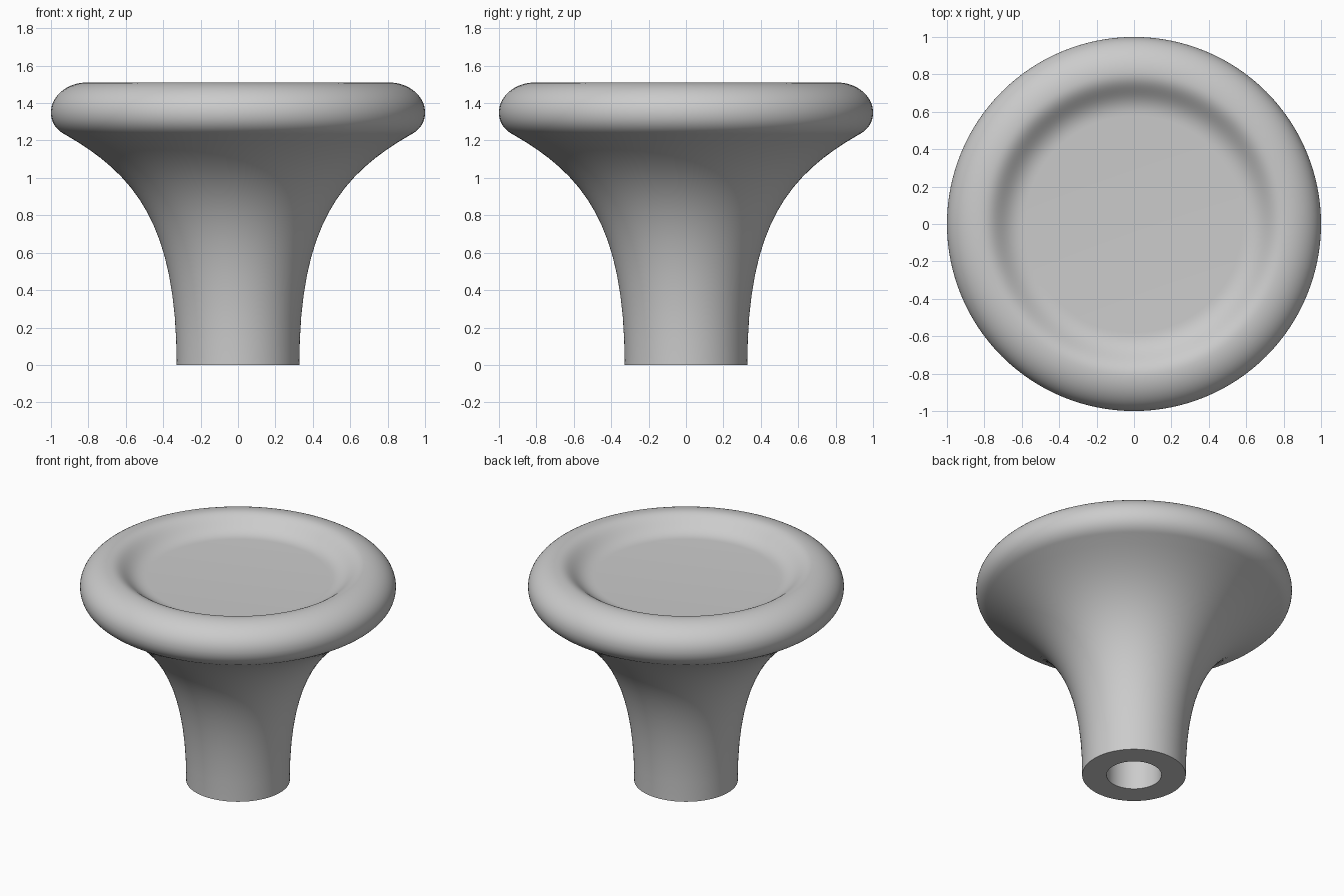
import bpy, bmesh, math
from mathutils import Vector
from mathutils.geometry import interpolate_bezier

cube = bpy.data.objects.get("Cube")
if cube:
    bpy.data.objects.remove(cube, do_unlink=True)

# Plain grey finish
grey = bpy.data.materials.new("plain_grey")
grey.use_nodes = True
colour = (0.6, 0.6, 0.6, 1)
grey.diffuse_color = colour
grey.node_tree.nodes["Principled BSDF"].inputs["Base Color"].default_value = colour


def point(p):
    return Vector((p[0], 0, p[1]))


def lathe(name, profile, steps=128):
    """Revolve a profile of (radius, height) points around z."""
    bm = bmesh.new()
    verts = [bm.verts.new(p) for p in profile]
    edges = [bm.edges.new(pair) for pair in zip(verts, verts[1:])]
    bmesh.ops.spin(bm, geom=verts + edges, cent=(0, 0, 0), axis=(0, 0, 1),
                   angle=math.tau, steps=steps, use_merge=False)
    bmesh.ops.remove_doubles(bm, verts=bm.verts, dist=1e-4)
    bmesh.ops.recalc_face_normals(bm, faces=bm.faces)
    mesh = bpy.data.meshes.new(name)
    bm.to_mesh(mesh)
    bm.free()
    mesh.materials.append(grey)
    obj = bpy.data.objects.new(name, mesh)
    bpy.context.collection.objects.link(obj)
    bpy.ops.object.select_all(action="DESELECT")
    obj.select_set(True)
    bpy.context.view_layer.objects.active = obj
    bpy.ops.object.shade_smooth_by_angle(angle=math.radians(35))


# Screw hole and flat foot
profile = [point(p) for p in ((0, 0.7), (0.174, 0.7), (0.174, 0))]

# Flared stem, rounded rim and dished top, as (start, handle, handle, end)
curves = [
    ((0.328, 0), (0.328, 0.75), (0.55, 1.02), (0.93, 1.235)),
    ((0.93, 1.235), (0.975, 1.26), (1.0, 1.30), (1.0, 1.35)),
    ((1.0, 1.35), (1.0, 1.44), (0.91, 1.51), (0.81, 1.51)),
    ((0.81, 1.51), (0.72, 1.51), (0.70, 1.41), (0.58, 1.41)),
]
for start, h1, h2, end in curves:
    segment = interpolate_bezier(point(start), point(h1), point(h2), point(end), 17)
    profile += segment if start[1] == 0 else segment[1:]
profile.append(point((0, 1.41)))

lathe("knob", profile)
